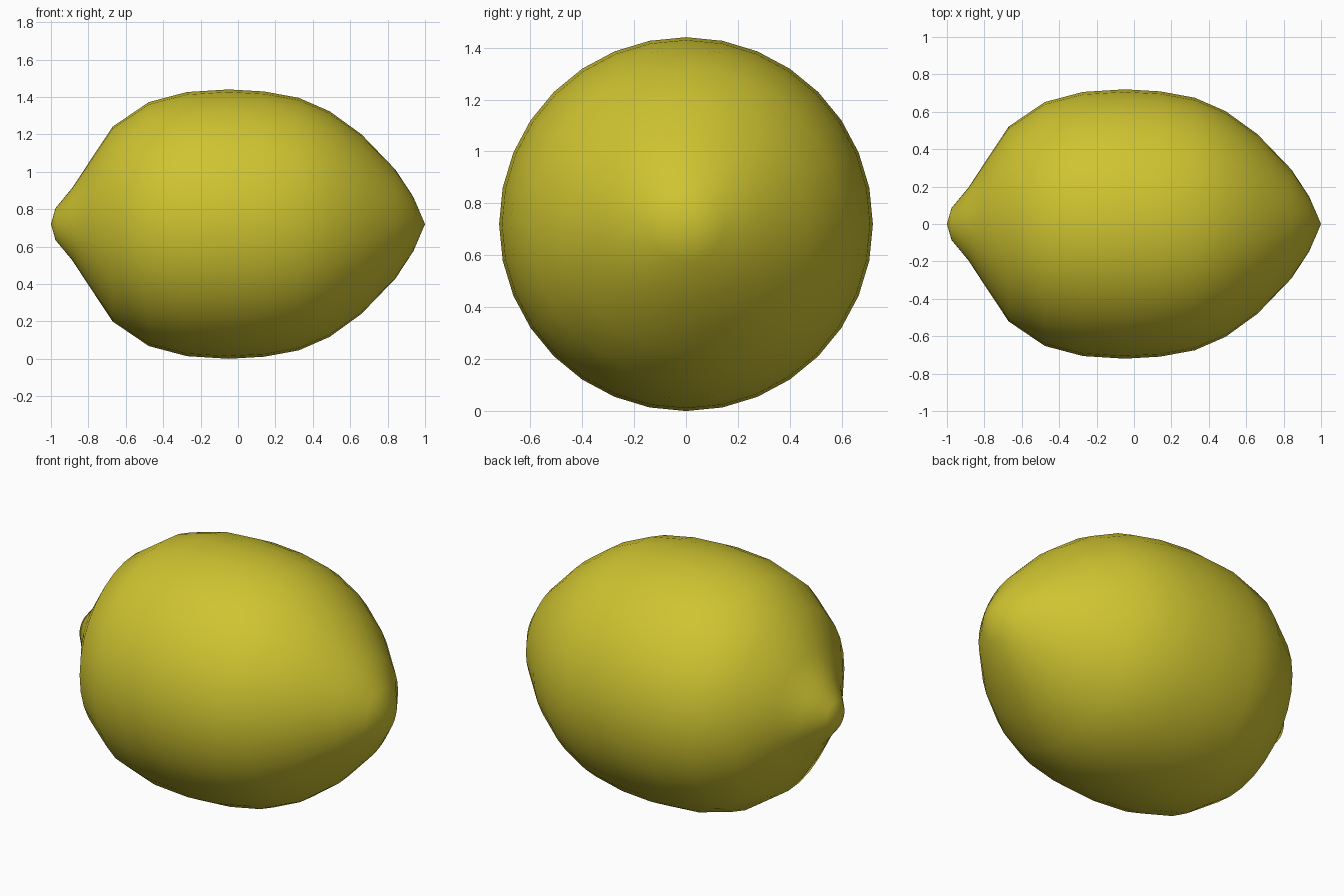
import bpy, bmesh
from math import sin, cos, pi

if "Cube" in bpy.data.objects:
    bpy.data.objects.remove(bpy.data.objects["Cube"])

SIDES = 32
AXIS_Z = 0.72

# Lemon profile along x: (position, radius), between the two pointed tips
PROFILE = [(-0.976, 0.085), (-0.885, 0.195), (-0.80, 0.325), (-0.67, 0.521),
           (-0.477, 0.652), (-0.273, 0.706), (-0.05, 0.72), (0.14, 0.709),
           (0.325, 0.675), (0.49, 0.603), (0.66, 0.48), (0.842, 0.291),
           (0.937, 0.146)]

# Fruit body: rings turned about the x axis
bm = bmesh.new()
rings = [[bm.verts.new((x, r * cos(2 * pi * i / SIDES), AXIS_Z + r * sin(2 * pi * i / SIDES)))
          for i in range(SIDES)] for x, r in PROFILE]
stem_tip = bm.verts.new((-1, 0, AXIS_Z))
blossom_tip = bm.verts.new((1, 0, AXIS_Z))

for i in range(SIDES):
    j = (i + 1) % SIDES
    for a, b in zip(rings, rings[1:]):
        bm.faces.new((a[i], a[j], b[j], b[i]))
    bm.faces.new((stem_tip, rings[0][j], rings[0][i]))
    bm.faces.new((blossom_tip, rings[-1][i], rings[-1][j]))
bmesh.ops.recalc_face_normals(bm, faces=bm.faces)
for f in bm.faces:
    f.smooth = True

mesh = bpy.data.meshes.new("lemon")
bm.to_mesh(mesh)
bm.free()
lemon = bpy.data.objects.new("lemon", mesh)
bpy.context.collection.objects.link(lemon)

# Yellow peel
peel = bpy.data.materials.new("lemon_peel")
peel.diffuse_color = (0.62, 0.55, 0.03, 1)
peel.use_nodes = True
peel.node_tree.nodes["Principled BSDF"].inputs["Base Color"].default_value = peel.diffuse_color
mesh.materials.append(peel)
